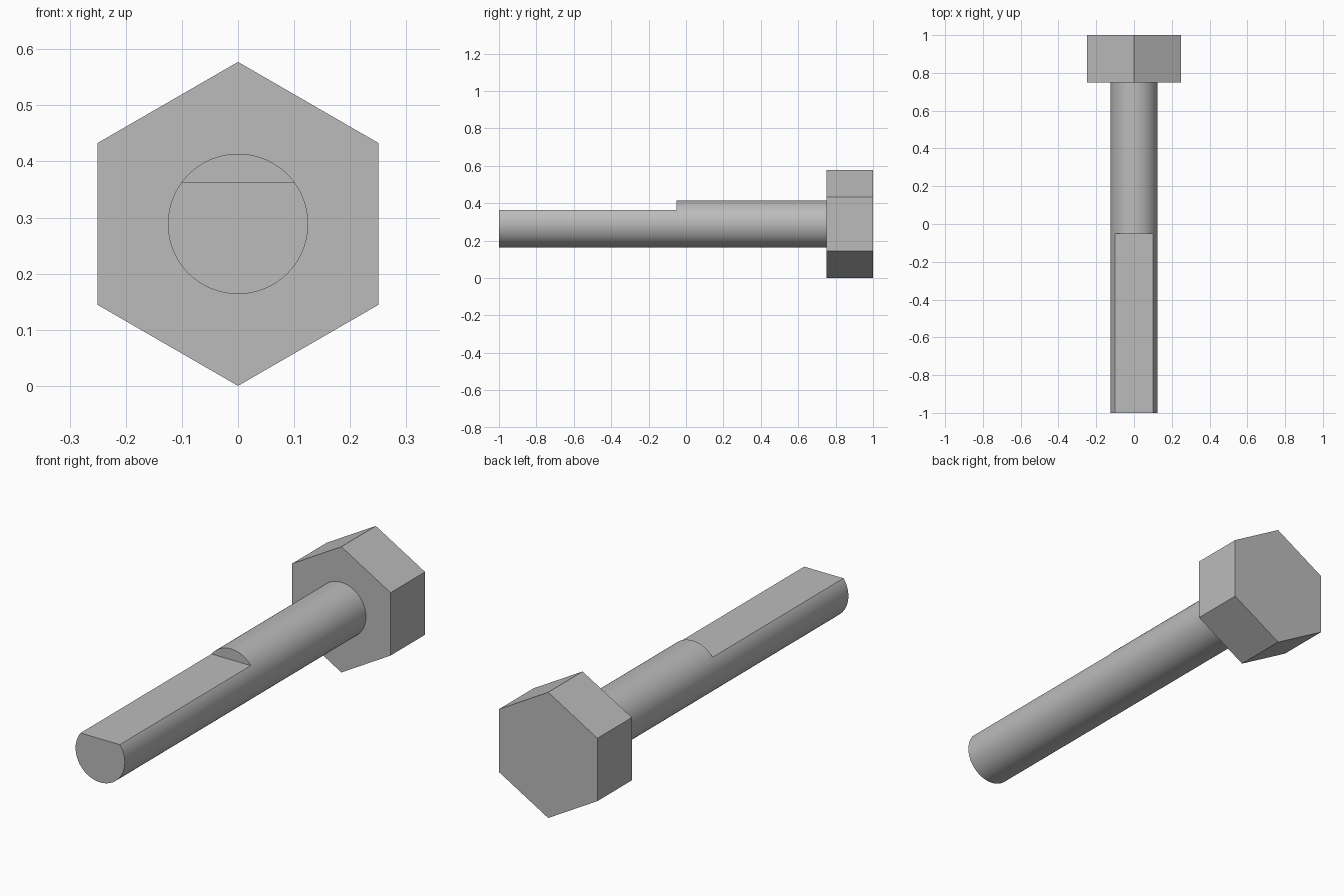
import bpy
import math

cube = bpy.data.objects.get("Cube")
if cube:
    bpy.data.objects.remove(cube, do_unlink=True)

HEX_RADIUS = 0.5 / math.sqrt(3)   # corner radius of a head 0.5 across the flats
AXIS_Z = HEX_RADIUS
SHANK_RADIUS = 0.125
FLAT_Z = AXIS_Z + 0.6 * SHANK_RADIUS
STEP_Y = -0.05

steel = bpy.data.materials.new("steel grey")
steel.use_nodes = True
colour = (0.5, 0.5, 0.5, 1)
steel.diffuse_color = colour
steel.node_tree.nodes["Principled BSDF"].inputs["Base Color"].default_value = colour


def bar(name, sides, radius, y0, y1):
    """Prism lying along y between y0 and y1."""
    bpy.ops.mesh.primitive_cylinder_add(
        vertices=sides, radius=radius, depth=y1 - y0,
        location=(0, (y0 + y1) / 2, AXIS_Z), rotation=(math.pi / 2, 0, 0))
    obj = bpy.context.object
    obj.name = name
    bpy.ops.object.transform_apply(location=True, rotation=True, scale=True)
    obj.data.materials.append(steel)
    return obj


# Hexagonal head at the back
bar("hex_head", 6, HEX_RADIUS, 0.75, 1.0)

# Round shank
shank = bar("shank", 96, SHANK_RADIUS, -1.0, 0.75)

# Flat milled into the top of the shank's front half
bpy.ops.mesh.primitive_cube_add(size=1, location=(0, STEP_Y - 1, FLAT_Z + 0.5))
cutter = bpy.context.object
cutter.name = "flat_cutter"
cutter.scale = (1, 2, 1)
cutter.hide_render = True
bpy.ops.object.transform_apply(location=True, rotation=True, scale=True)
cutter.data.materials.append(steel)

bpy.ops.object.select_all(action="DESELECT")
shank.select_set(True)
bpy.context.view_layer.objects.active = shank
cut = shank.modifiers.new("milled_flat", "BOOLEAN")
cut.operation = "DIFFERENCE"
cut.solver = "EXACT"
cut.object = cutter
bpy.ops.object.modifier_apply(modifier=cut.name)
bpy.data.objects.remove(cutter, do_unlink=True)
bpy.ops.object.shade_smooth_by_angle(angle=math.radians(30))
